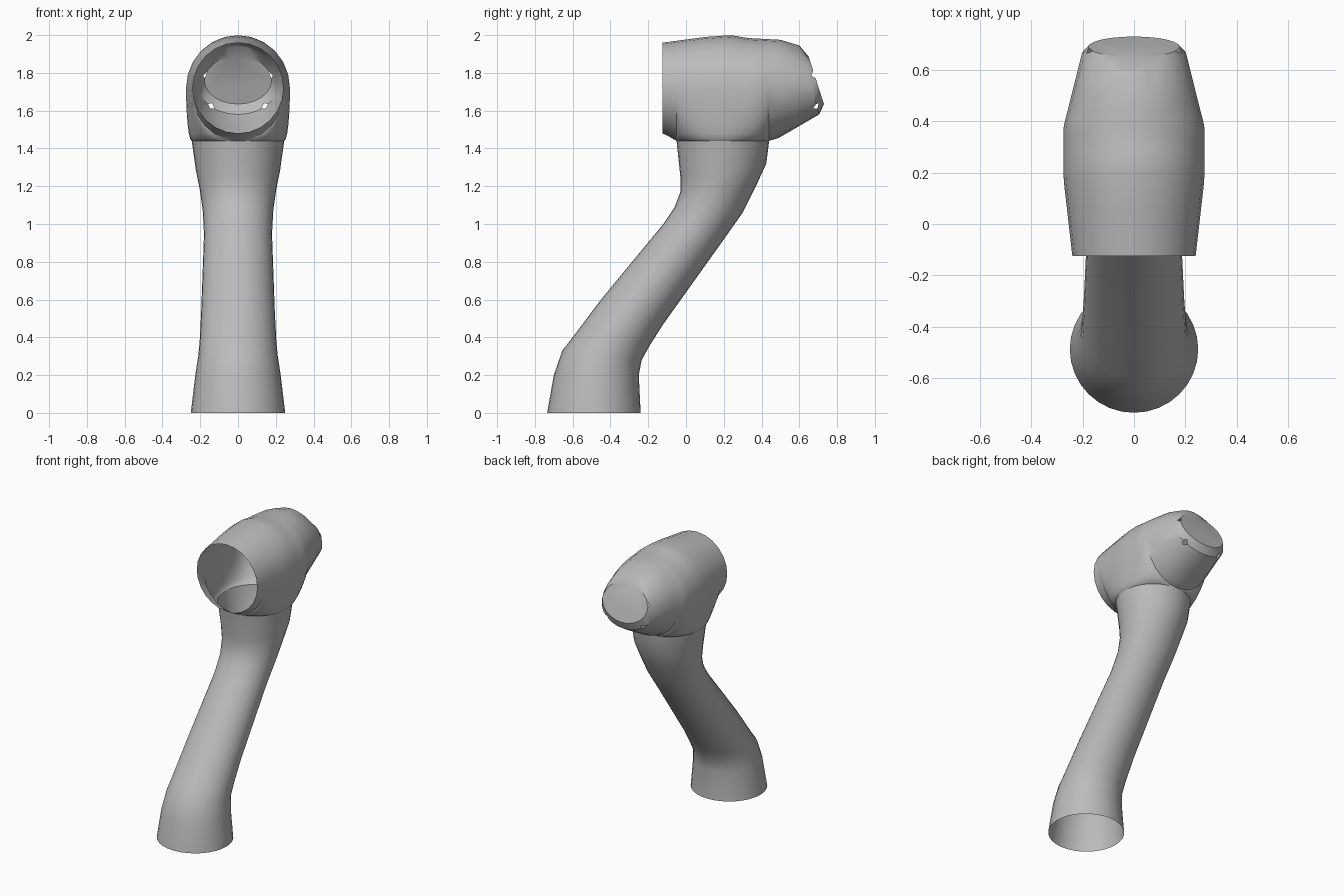
import bpy, bmesh
from math import sin, cos, pi, radians
from mathutils import Vector

if "Cube" in bpy.data.objects:
    bpy.data.objects.remove(bpy.data.objects["Cube"])

grey = bpy.data.materials.new("plain_grey")
grey.use_nodes = True
colour = (0.5, 0.5, 0.5, 1)
grey.diffuse_color = colour
grey.node_tree.nodes["Principled BSDF"].inputs["Base Color"].default_value = colour

SIDES = 32
JOINT_Y, JOINT_R, JOINT_Z = 0.195, 0.245, 1.44


def lerp_table(table, t):
    """Piecewise linear lookup in (position, value) pairs."""
    for (a, va), (b, vb) in zip(table, table[1:]):
        if t <= b:
            return va + (vb - va) * max(0, t - a) / (b - a)
    return table[-1][1]


def loft(bm, rings, closed):
    """Skin a list of equal-length point rings and return their vertices."""
    rows = [[bm.verts.new(p) for p in ring] for ring in rings]
    for a, b in zip(rows, rows[1:]):
        n = len(a)
        for i in range(n if closed else n - 1):
            j = (i + 1) % n
            bm.faces.new((a[i], a[j], b[j], b[i]))
    return rows


def finish(bm, name, angle):
    bmesh.ops.recalc_face_normals(bm, faces=bm.faces)
    mesh = bpy.data.meshes.new(name)
    bm.to_mesh(mesh)
    bm.free()
    mesh.materials.append(grey)
    obj = bpy.data.objects.new(name, mesh)
    bpy.context.collection.objects.link(obj)
    bpy.ops.object.select_all(action='DESELECT')
    obj.select_set(True)
    bpy.context.view_layer.objects.active = obj
    bpy.ops.object.shade_smooth_by_angle(angle=radians(angle))


# Curved hollow neck: front point, back point (y, z) and half width per ring
neck_rings = [
    ((-0.735, 0), (-0.24, 0), 0.25),
    ((-0.70, 0.2), (-0.25, 0.2), 0.226),
    ((-0.655, 0.33), (-0.235, 0.28), 0.21),
    ((-0.60, 0.4), (-0.19, 0.36), 0.203),
    ((-0.45, 0.6), (-0.12, 0.47), 0.195),
    ((-0.12, 1.0), (0.18, 0.89), 0.18),
    ((-0.06, 1.09), (0.30, 1.06), 0.187),
    ((-0.03, 1.17), (0.37, 1.2), 0.203),
    ((-0.03, 1.25), (0.425, 1.32), 0.223),
    ((JOINT_Y - JOINT_R, JOINT_Z), (JOINT_Y + JOINT_R, JOINT_Z), 0.245),
]
bm = bmesh.new()
rings = []
for f, b, w in neck_rings:
    front, back = Vector((0, *f)), Vector((0, *b))
    mid, half = (front + back) / 2, (back - front) / 2
    angles = [2 * pi * i / SIDES for i in range(SIDES)]
    rings.append([mid - half * cos(a) + Vector((w * sin(a), 0, 0)) for a in angles])
loft(bm, rings, True)
finish(bm, "curved_neck", 40)

# Hollow head: a barrel whose underside opens into the neck
top_line = [(-0.125, 1.96), (0.1, 1.99), (0.24, 2.0), (0.32, 1.985), (0.5, 1.975)]
width_line = [(-0.125, 0.24), (0.18, 0.275), (0.38, 0.275), (0.5, 0.243)]


def head_ring(y_top, z_top, y_low, z_low, w, w_low):
    """Round section with its lower ends stopping at half width w_low."""
    zc = min(1.72, z_top) if z_top > 1.9 else (z_top + z_low) / 2
    side = []
    for i in range(13):
        a = pi / 2 - pi * i / 12
        if a >= 0:
            x, z = w * cos(a), zc + (z_top - zc) * sin(a)
        else:
            x, z = w_low + (w - w_low) * cos(a), zc + (zc - z_low) * sin(a)
        y = y_top + (y_low - y_top) * (z_top - z) / (z_top - z_low)
        side.append(Vector((x, y, z)))
    mirrored = [Vector((-p.x, p.y, p.z)) for p in side[:0:-1]]
    return mirrored + side


rings = []
stations = [(-0.125, 1.48, 0), (-0.09, 1.463, 0)]
for i in range(SIDES // 2 + 1):
    a = 2 * pi * i / SIDES
    stations.append((JOINT_Y - JOINT_R * cos(a), JOINT_Z, JOINT_R * sin(a)))
for y, z_low, w_low in stations:
    rings.append(head_ring(y, lerp_table(top_line, y), y, z_low,
                           lerp_table(width_line, y), w_low))
rings.append(head_ring(0.50, 1.975, 0.49, 1.455, 0.245, 0))
rings.append(head_ring(0.60, 1.945, 0.705, 1.58, 0.203, 0))
rings.append(head_ring(0.65, 1.885, 0.73, 1.635, 0.178, 0))

bm = bmesh.new()
rows = loft(bm, rings, False)
# Flat slanted end cap
bm.faces.new(rows[-1][1:])
bmesh.ops.remove_doubles(bm, verts=bm.verts, dist=0.0005)
bmesh.ops.dissolve_degenerate(bm, edges=bm.edges, dist=0.0005)

# Four small holes around the rim of the cap
for x, z in ((0.18, 1.815), (-0.18, 1.815), (0.12, 1.645), (-0.12, 1.645)):
    target = Vector((x, 0.67, z))
    corner = min(bm.verts, key=lambda v: (v.co - target).length)
    cut = bmesh.ops.bevel(bm, geom=[corner], offset=0.022, segments=1,
                          profile=0.5, affect='VERTICES')
    fresh = set(cut["verts"])
    holes = [f for f in bm.faces if all(v in fresh for v in f.verts)]
    bmesh.ops.delete(bm, geom=holes, context='FACES')
finish(bm, "hollow_head", 30)
